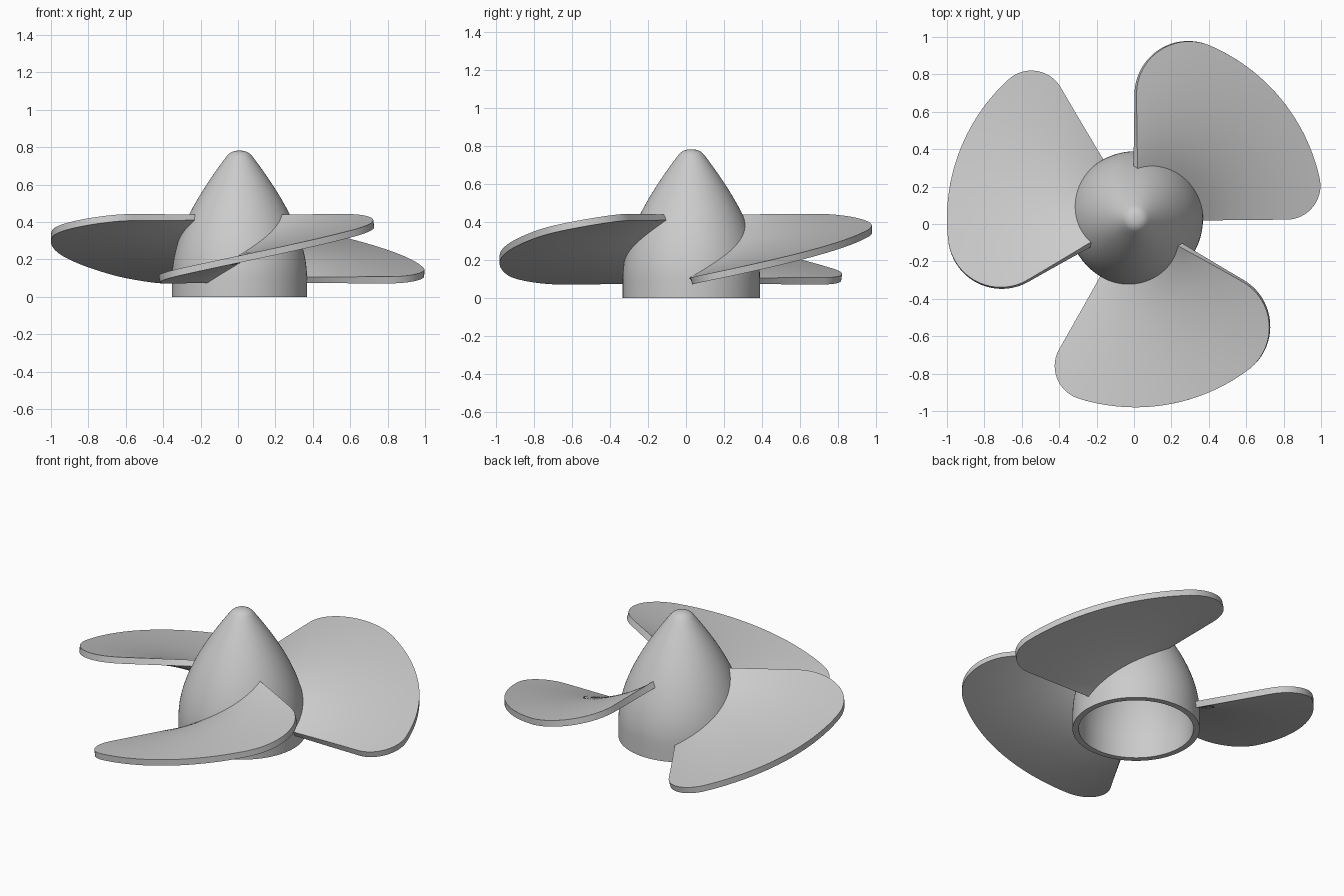
import bpy, math
from math import sin, cos, pi, sqrt, asin

if "Cube" in bpy.data.objects:
    bpy.data.objects.remove(bpy.data.objects["Cube"])

CENTRE = (0.008, 0.028, 0)
HUB_WALL = 0.035
BLADE_T = 0.037
R_OUT = 1.008            # blade tip radius
Z_LOW, Z_HIGH = 0.09, 0.425


def bezier(p, n):
    out = []
    for i in range(n + 1):
        t = i / n
        w = ((1 - t)**3, 3 * t * (1 - t)**2, 3 * t * t * (1 - t), t**3)
        out.append(tuple(sum(w[k] * p[k][a] for k in range(4)) for a in (0, 1)))
    return out


def make(name, verts, faces, thickness, offset, rot=0.0):
    me = bpy.data.meshes.new(name)
    me.from_pydata(verts, [], faces)
    me.update()
    ob = bpy.data.objects.new(name, me)
    bpy.context.collection.objects.link(ob)
    ob.location = CENTRE
    ob.rotation_euler.z = rot
    m = ob.modifiers.new("thickness", 'SOLIDIFY')
    m.thickness = thickness
    m.offset = offset
    bpy.ops.object.select_all(action='DESELECT')
    bpy.context.view_layer.objects.active = ob
    ob.select_set(True)
    bpy.ops.object.modifier_apply(modifier=m.name)
    bpy.ops.object.shade_smooth_by_angle(angle=math.radians(35))
    return ob


# Hub profile (radius, height): short collar, ogive, rounded nose
profile = [(0.361, 0.0), (0.361, 0.05)]
profile += bezier([(0.361, 0.1), (0.361, 0.32), (0.225, 0.545), (0.07, 0.75)], 24)
profile += bezier([(0.07, 0.75), (0.052, 0.774), (0.03, 0.782), (0.0, 0.782)], 6)[1:]


def hub_radius(z):
    for (r0, z0), (r1, z1) in zip(profile, profile[1:]):
        if z0 <= z <= z1:
            return r0 + (r1 - r0) * (z - z0) / (z1 - z0)
    return profile[0][0]


# Hollow hub
SEG = 96
rings = profile[:-1]
verts = [(r * cos(2 * pi * j / SEG), r * sin(2 * pi * j / SEG), z)
         for r, z in rings for j in range(SEG)]
verts.append((0, 0, profile[-1][1]))
faces = []
for i in range(len(rings)):
    for j in range(SEG):
        a, b = i * SEG + j, i * SEG + (j + 1) % SEG
        if i < len(rings) - 1:
            faces.append((a, b, b + SEG, a + SEG))
        else:
            faces.append((a, b, len(verts) - 1))
make("hub", verts, faces, HUB_WALL, -1)


# Blade outline: quarter sector with a different rounding at each corner
def outer_radius(th):
    for f, ang in ((0.18, th), (0.285, pi / 2 - th)):
        c = R_OUT - f
        alpha = asin(f / c)
        if ang < alpha:
            d = ang - alpha
            return c * cos(d) + sqrt(max(0, f * f - (c * sin(d))**2))
    return R_OUT


# Helical blade sheet, rooted in the hub wall
N, M = 72, 10
verts, faces = [], []
for i in range(N + 1):
    th = pi / 4 * (1 - cos(pi * i / N))
    z = Z_LOW + (Z_HIGH - Z_LOW) * th / (pi / 2)
    r0, r1 = hub_radius(z) - 0.018, outer_radius(th)
    for j in range(M + 1):
        r = r0 + (r1 - r0) * j / M
        verts.append((r * cos(th), r * sin(th), z))
for i in range(N):
    for j in range(M):
        a = i * (M + 1) + j
        faces.append((a, a + 1, a + M + 2, a + M + 1))

for k in range(3):
    make(f"blade_{k + 1}", verts, faces, BLADE_T, 0, k * 2 * pi / 3)
